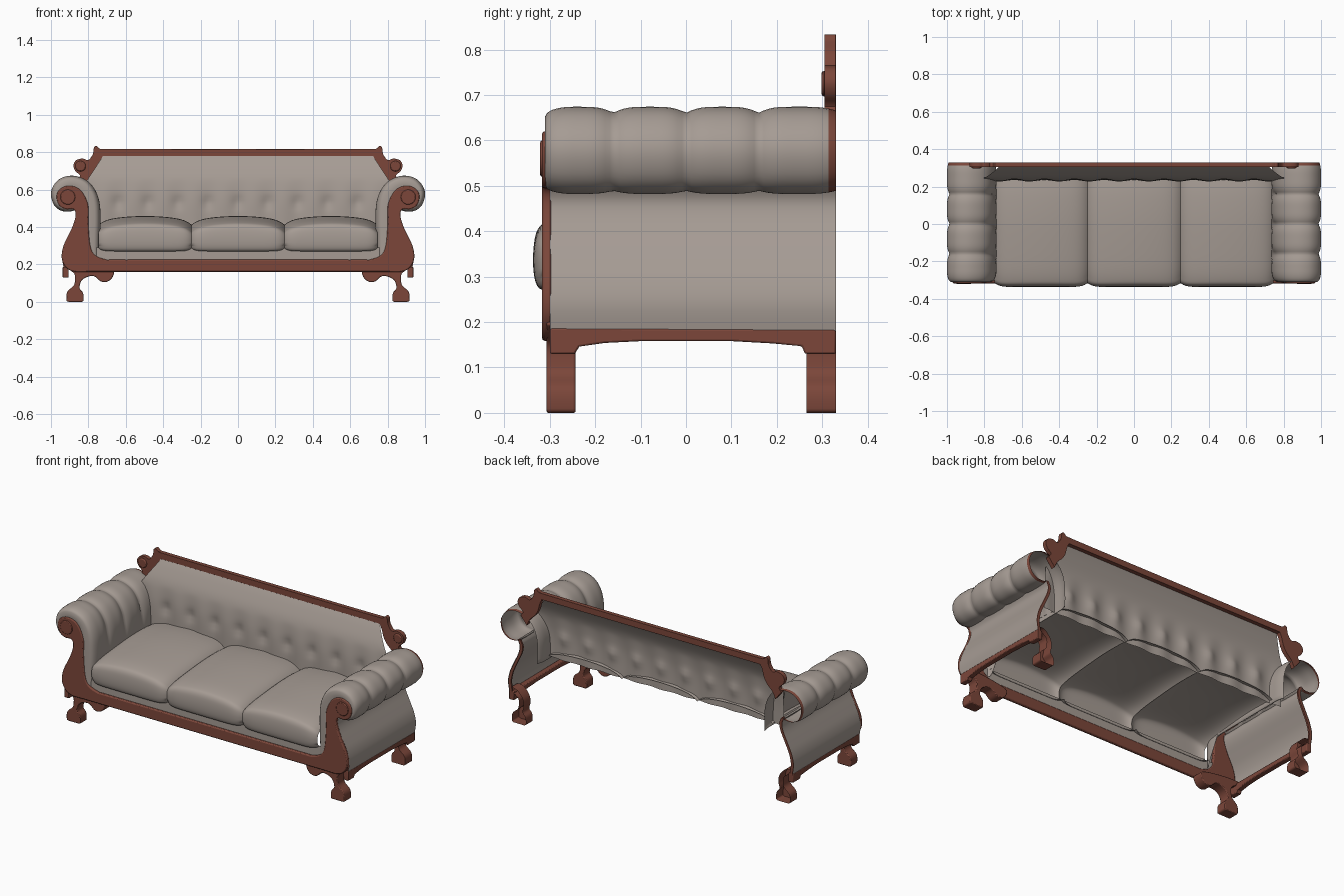
import bpy, bmesh, math
from mathutils import Vector

if "Cube" in bpy.data.objects:
    bpy.data.objects.remove(bpy.data.objects["Cube"])


def material(name, rgb):
    m = bpy.data.materials.new(name)
    m.diffuse_color = (*rgb, 1)
    m.use_nodes = True
    m.node_tree.nodes["Principled BSDF"].inputs["Base Color"].default_value = m.diffuse_color
    return m


FABRIC = material("grey_beige_fabric", (0.38, 0.33, 0.295))
WOOD = material("red_brown_wood", (0.2, 0.062, 0.042))


def smooth(pts, closed=False, n=4):
    """Catmull-Rom curve through 2D points."""
    p = [Vector(q) for q in pts]
    c = len(p)
    get = (lambda i: p[i % c]) if closed else (lambda i: p[max(0, min(c - 1, i))])
    out = []
    for i in range(c if closed else c - 1):
        a, b, d, e = get(i - 1), get(i), get(i + 1), get(i + 2)
        for k in range(n):
            t = k / n
            out.append(0.5 * (2 * b + (d - a) * t + (2 * a - 5 * b + 4 * d - e) * t * t
                              + (3 * b - a - 3 * d + e) * t ** 3))
    if not closed:
        out.append(p[-1])
    return out


def finish(bm, name, mats, mirror=False, bevel=0, angle=40):
    bmesh.ops.recalc_face_normals(bm, faces=bm.faces)
    me = bpy.data.meshes.new(name)
    bm.to_mesh(me)
    bm.free()
    for m in mats:
        me.materials.append(m)
    ob = bpy.data.objects.new(name, me)
    bpy.context.collection.objects.link(ob)
    bpy.context.view_layer.objects.active = ob
    ob.select_set(True)
    bpy.ops.object.shade_smooth_by_angle(angle=math.radians(angle))
    ob.select_set(False)
    if bevel:
        b = ob.modifiers.new("round_edges", 'BEVEL')
        b.width, b.segments, b.angle_limit = bevel, 2, math.radians(60)
    if mirror:
        ob.modifiers.new("other_side", 'MIRROR').use_mirror_merge = False
    return ob


def plate(name, pts, a, b, mat, axis='y', back=True, mirror=False, bevel=0.0):
    """Flat outline (x,z) or (y,z) given depth from a to b."""
    bm = bmesh.new()
    put = (lambda p, d: (p[0], d, p[1])) if axis == 'y' else (lambda p, d: (d, p[0], p[1]))
    f = [bm.verts.new(put(p, a)) for p in pts]
    r = [bm.verts.new(put(p, b)) for p in pts]
    bm.faces.new(f)
    if back:
        bm.faces.new(r)
    for i in range(len(f)):
        j = (i + 1) % len(f)
        bm.faces.new((f[i], f[j], r[j], r[i]))
    return finish(bm, name, [mat], mirror, bevel)


def sheet(name, rings, mats, mirror=False, rule=None):
    """Open surface through equal-length rows of points."""
    bm = bmesh.new()
    rows = [[bm.verts.new(p) for p in ring] for ring in rings]
    for r, s in zip(rows, rows[1:]):
        for i in range(len(r) - 1):
            f = bm.faces.new((r[i], r[i + 1], s[i + 1], s[i]))
            if rule and rule(f.calc_center_median()):
                f.material_index = 1
    return finish(bm, name, mats, mirror, angle=60)


def both_sides(half):
    return half + [Vector((-p[0], p[1])) for p in reversed(half)]


def clamp(v):
    return max(0.0, min(1.0, v))


# Front frame: rail and scrolled arm fronts as one outline
front = smooth([(0.002, .225), (.35, .225), (.66, .225), (.71, .227), (.765, .25), (.79, .30), (.80, .42),
                (.80, .51), (.825, .575), (.86, .61), (.91, .62), (.955, .60), (.97, .56), (.955, .515),
                (.92, .495), (.88, .495), (.868, .46), (.89, .39), (.933, .30), (.942, .23), (.915, .18),
                (.87, .16), (.80, .16), (.65, .16), (.35, .16), (.002, .16)])
plate("front_frame", both_sides(front), -.317, -.296, WOOD, bevel=.006)

# Raised scroll boss on each arm front
boss = [(.91 + .04 * math.cos(i * math.pi / 12), .56 + .04 * math.sin(i * math.pi / 12)) for i in range(24)]
plate("arm_scroll_boss", boss, -.321, -.31, WOOD, mirror=True, bevel=.004)

# Legs
front_leg = smooth([(.93, .20), (.915, .18), (.875, .15), (.872, .11), (.88, .085), (.912, .055), (.917, .015),
                    (.905, 0), (.835, 0), (.826, .02), (.83, .05), (.848, .075), (.835, .115), (.80, .135),
                    (.765, .135), (.735, .11), (.705, .106), (.675, .125), (.665, .165), (.72, .185), (.84, .2)],
                   closed=True)
for p in front_leg:
    p.y = max(p.y, 0)
plate("front_leg", front_leg, -.307, -.243, WOOD, mirror=True, bevel=.005)
back_leg = smooth([(.93, .20), (.915, .18), (.875, .15), (.872, .11), (.88, .085), (.912, .055), (.917, .015),
                   (.905, 0), (.835, 0), (.826, .02), (.83, .05), (.848, .075), (.84, .115), (.85, .16),
                   (.89, .2)], closed=True)
for p in back_leg:
    p.y = max(p.y, 0)
plate("back_leg", back_leg, .265, .33, WOOD, back=False, mirror=True)

# Side rails with arched lower edge
rail = [(-.30, .187), (.33, .183), (.33, .13), (.262, .13), (.255, .147), (.19, .153), (.1, .158), (-.1, .158),
        (-.18, .154), (-.235, .146), (-.245, .13), (-.30, .13)]
plate("side_rail", rail, .905, .937, WOOD, axis='x', mirror=True, bevel=.004)

# Back frame: top rail with carved ears
back_outer = smooth([(.002, .816), (.4, .816), (.70, .817), (.74, .82), (.757, .833), (.77, .825), (.776, .79),
                     (.80, .758), (.83, .766), (.865, .757), (.88, .73), (.87, .70), (.845, .675), (.86, .65)])
back_inner = smooth([(.82, .60), (.80, .64), (.765, .675), (.745, .71), (.737, .74), (.722, .775), (.69, .78),
                     (.4, .78), (.002, .78)])
plate("back_frame", both_sides(back_outer + back_inner), .305, .33, WOOD, bevel=.006)
knob = [(.842 + .028 * math.cos(i * math.pi / 10), .725 + .028 * math.sin(i * math.pi / 10)) for i in range(20)]
plate("back_ear_knob", knob, .298, .31, WOOD, mirror=True, bevel=.006)

# Tufted backrest
section = smooth([(.232, .40), (.232, .52), (.24, .62), (.254, .68), (.285, .745), (.312, .79)], n=5)
rows = []
for y, z in section:
    half = .725 + .085 * clamp((.775 - z) / .13)
    low = clamp((.66 - z) / .1)
    row = []
    for i in range(121):
        x = half * (i / 60 - 1)
        d = .004 * low * math.cos(x * math.tau / .16)
        for k in range(-4, 5):
            d += .012 * math.exp(-((x - k * .16) / .03) ** 2 - ((z - .53) / .03) ** 2)
        row.append((x, y + d, z))
    rows.append(row)
sheet("backrest", rows, [FABRIC])

# Three seat cushions, open underneath
path = smooth([(-.295, .27), (-.323, .274), (-.335, .305), (-.336, .36), (-.326, .405), (-.295, .424), (-.2, .44),
               (0, .456), (.15, .458), (.25, .45)])
for name, cx in (("seat_cushion_left", -.497), ("seat_cushion_middle", 0), ("seat_cushion_right", .497)):
    rows = []
    for i in range(33):
        t = math.sin((i / 16 - 1) * math.pi / 2)
        k = abs(t)
        rows.append([(cx + .2485 * t, y + .022 * k ** 10 * clamp((.1 - y) / .2),
                      z - (.025 * k ** 2 + .022 * k ** 8) * clamp((z - .33) / .09) + .012 * k ** 10 * (z < .3))
                     for y, z in path])
    sheet(name, rows, [FABRIC])

# Fabric strip between cushions and front rail
plate("seat_front_strip", [(-.81, .21), (.81, .21), (.81, .29), (-.81, .29)], -.303, -.298, FABRIC)

# Arm rolls: inner face and scalloped roll
arm = smooth([(.74, .24), (.738, .34), (.735, .44), (.74, .53), (.765, .60), (.81, .65), (.88, .674), (.945, .662),
              (.988, .62), (1.0, .57), (.982, .515), (.94, .485), (.885, .485), (.865, .50)])
stations = [(-.308, .45), (-.311, .7), (-.31, 1)] + [(-.305 + .635 * i / 60, 1) for i in range(58)]
stations += [(.314, 1), (.322, 1), (.33, 1)]
rows = []
for y, extra in stations:
    b = 1 if abs(y) > .24 else abs(math.sin(math.pi * y / .16))
    dip = 1 - .13 * (1 - b) ** 2
    d = clamp((-.25 - y) / .06) if y < 0 else .8 * clamp((y - .27) / .06)
    end = extra * (1 - .2 * (1 - math.sqrt(1 - d * d)))
    row = []
    for x, z in arm:
        cz = min(z, .57) if x < .8 else .57
        s = end * (1 + (dip - 1) * clamp((z - .42) / .1))
        floor = .24 + .15 * clamp((y + .28) / .08)
        row.append((.89 + (x - .89) * s, y, max(floor, cz + (z - cz) * s)))
    rows.append(row)
sheet("arm_roll", rows, [FABRIC, WOOD], mirror=True, rule=lambda c: c.y > .314 and c.x > .80)

# Outer arm panels
side = smooth([(.88, .50), (.866, .465), (.875, .42), (.903, .36), (.93, .30), (.943, .24), (.935, .18)])
sheet("arm_outer_panel", [[(x, y, z) for x, z in side] for y in (-.30, 0, .33)], [FABRIC], mirror=True)
edge = [(x - .003, z) for x, z in side] + [(x - .02, z) for x, z in reversed(side)]
plate("arm_back_edge", edge, .32, .33, WOOD, mirror=True)
